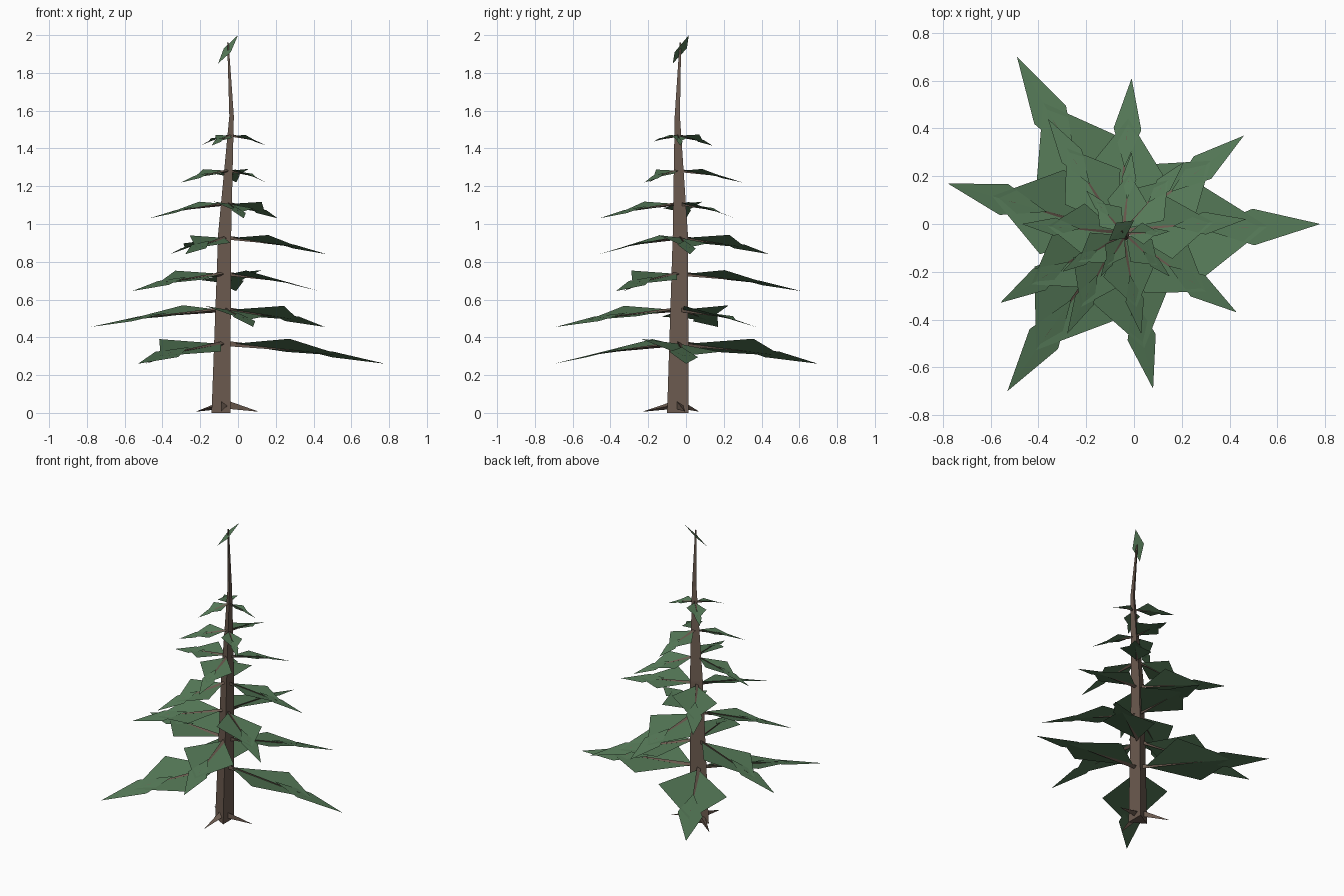
import bpy, bmesh
from math import cos, sin, pi, radians
from mathutils import Vector

if "Cube" in bpy.data.objects:
    bpy.data.objects.remove(bpy.data.objects["Cube"])


def material(name, color):
    m = bpy.data.materials.new(name)
    m.diffuse_color = (*color, 1)
    m.use_nodes = True
    m.node_tree.nodes["Principled BSDF"].inputs["Base Color"].default_value = m.diffuse_color
    return m


BARK = material("bark", (0.15, 0.105, 0.08))
NEEDLE = material("needles", (0.09, 0.19, 0.095))


def finish(bm, name, mat):
    me = bpy.data.meshes.new(name)
    bm.to_mesh(me)
    bm.free()
    me.materials.append(mat)
    ob = bpy.data.objects.new(name, me)
    bpy.context.collection.objects.link(ob)
    return ob


def stick(bm, a, b, r, sides=3):
    """Tapered spike from a to b."""
    a, b = Vector(a), Vector(b)
    q = (b - a).to_track_quat('Z', 'Y')
    ring = [bm.verts.new(a + q @ Vector((r * cos(2 * pi * i / sides), r * sin(2 * pi * i / sides), 0)))
            for i in range(sides)]
    tip = bm.verts.new(b)
    for i in range(sides):
        bm.faces.new((ring[i], ring[(i + 1) % sides], tip))
    bm.faces.new(ring[::-1])


def kite(bm, base, right, tip, left):
    """Leaf of two triangles folded on the midrib, facing up."""
    b, r, t, l = [bm.verts.new(p) for p in (base, right, tip, left)]
    bm.faces.new((b, r, t))
    bm.faces.new((b, t, l))


# Trunk: three-sided rings along a slightly bent path (x, y, z, radius)
PATH = [(-0.074, -0.043, 0, 0.066), (-0.059, -0.03, 0.95, 0.046),
        (-0.03, -0.046, 1.57, 0.016), (-0.052, -0.03, 1.96, 0.005)]
bm = bmesh.new()
rings = [[bm.verts.new((x + r * cos(radians(a)), y + r * sin(radians(a)), z)) for a in (60, 180, 300)]
         for x, y, z, r in PATH]
for lo, hi in zip(rings, rings[1:]):
    for i in range(3):
        j = (i + 1) % 3
        bm.faces.new((lo[i], lo[j], hi[j], hi[i]))
bm.faces.new(rings[0][::-1])
bm.faces.new(rings[-1])
finish(bm, "trunk", BARK)


def trunk_at(z):
    for p, q in zip(PATH, PATH[1:]):
        if z <= q[2]:
            return Vector(p[:3]).lerp(Vector(q[:3]), (z - p[2]) / (q[2] - p[2]))


# Roots
bm = bmesh.new()
for deg in (12, 143, 265):
    d = Vector((cos(radians(deg)), sin(radians(deg)), 0))
    c = Vector(PATH[0][:3])
    stick(bm, c + d * 0.02 + Vector((0, 0, 0.042)), c + d * 0.19 + Vector((0, 0, 0.006)), 0.024)
finish(bm, "roots", BARK)

# Branch tiers: attach height, tip drop, three tip positions (x, y)
TIERS = [
    (0.37, 0.11, ((0.78, 0), (-0.49, 0.70), (-0.53, -0.70))),
    (0.55, 0.095, ((0.46, 0.37), (-0.78, 0.17), (0.08, -0.69))),
    (0.74, 0.095, ((-0.01, 0.61), (-0.56, -0.33), (0.43, -0.37))),
    (0.93, 0.09, ((0.47, 0.02), (-0.36, 0.44), (-0.28, -0.46))),
    (1.11, 0.08, ((0.21, 0.26), (-0.47, 0.0), (0.03, -0.46))),
    (1.285, 0.065, ((-0.01, 0.30), (-0.30, -0.20), (0.15, -0.22))),
    (1.47, 0.055, ((0.15, -0.03), (-0.20, 0.14), (-0.14, -0.22))),
]
wood, leaves = bmesh.new(), bmesh.new()
for z, drop, tips in TIERS:
    c = trunk_at(z)
    for tx, ty in tips:
        d = Vector((tx - c.x, ty - c.y, 0))
        L = d.length
        side = Vector((d.y, -d.x, 0)) / L      # clockwise side of the branch

        def at(along, lateral, dz):
            """Point by fraction of length, sideways fraction (rolled), fraction of drop."""
            return c + d * along + side * lateral * L + Vector((0, 0, dz * drop + 0.165 * lateral * L))

        stick(wood, at(0, 0, -0.02), at(0.66, 0, -0.5), 0.006 + 0.012 * L)
        kite(leaves, at(0.05, 0, -0.04), at(0.39, 0.255, -0.12), at(0.74, 0, -0.62), at(0.39, -0.24, -0.12))
        kite(leaves, at(0.42, 0, -0.2), at(0.67, 0.09, -0.53), at(1, 0, -1), at(0.67, -0.09, -0.57))
finish(wood, "branches", BARK)

# Leaf at the very top
kite(leaves, (-0.105, -0.07, 1.85), (-0.038, -0.06, 1.91), (0, 0.015, 2.0), (-0.075, 0.005, 1.93))
finish(leaves, "needle_sprays", NEEDLE)
